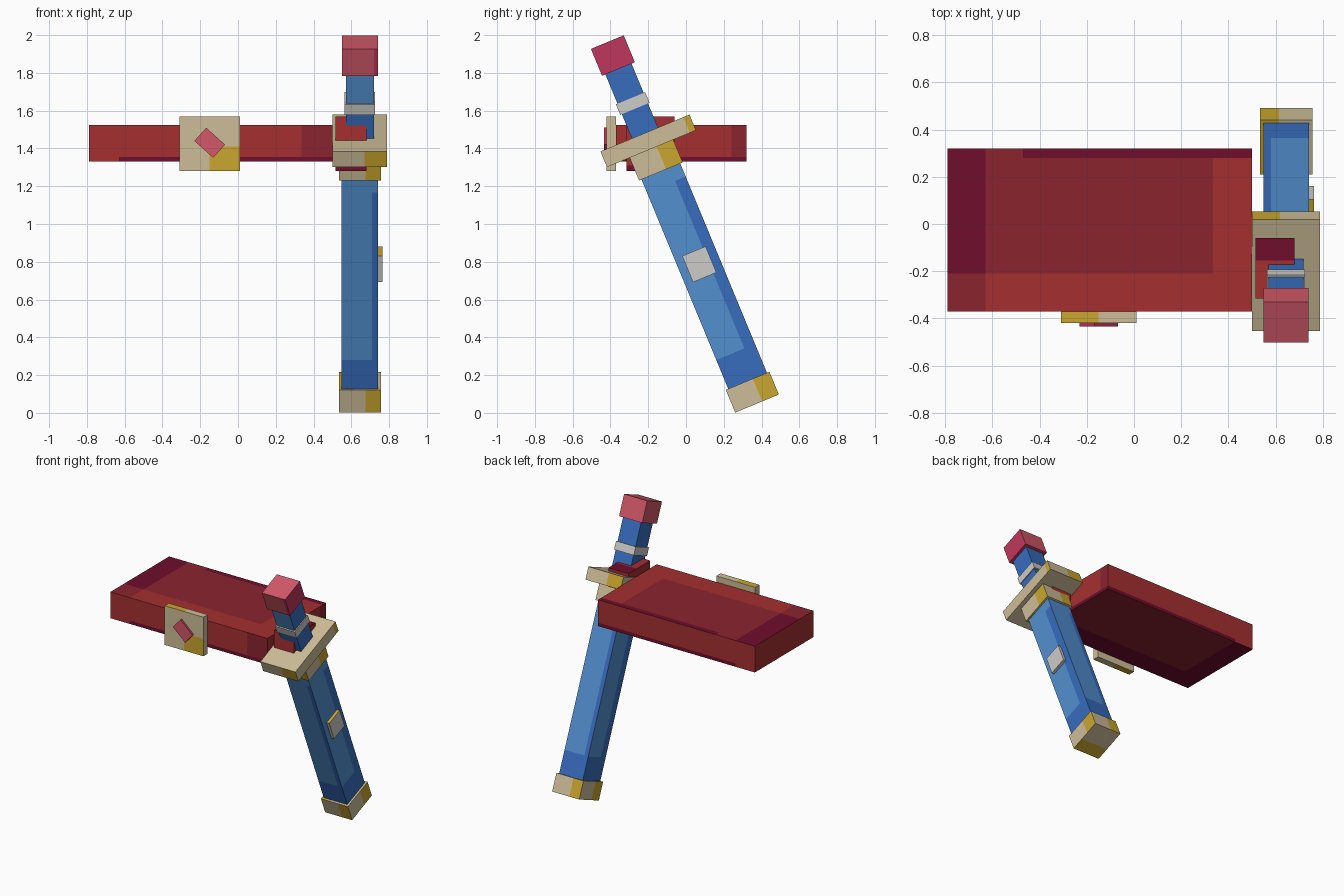
import bpy, bmesh, math
from mathutils import Matrix, Vector

if "Cube" in bpy.data.objects:
    bpy.data.objects.remove(bpy.data.objects["Cube"])

PALETTE = {
    "light_blue": (83, 144, 208), "blue": (55, 109, 190),
    "beige": (206, 190, 152), "gold": (202, 166, 46),
    "silver": (206, 204, 199), "red": (165, 47, 48),
    "deep_red": (138, 35, 47), "maroon": (112, 13, 44),
    "pink": (210, 88, 103), "crimson": (192, 54, 92),
}
NAMES = list(PALETTE)


def linear(c):
    c /= 255
    return c / 12.92 if c < 0.04045 else ((c + 0.055) / 1.055) ** 2.4


def make_material(name):
    m = bpy.data.materials.new(name)
    m.use_nodes = True
    colour = [linear(c) for c in PALETTE[name]] + [1]
    m.diffuse_color = colour
    m.node_tree.nodes["Principled BSDF"].inputs["Base Color"].default_value = colour
    return m


MATERIALS = [make_material(n) for n in NAMES]
UP = Vector((0, 0, 1))


def box(name, low, high, rule, cuts=(), frame=Matrix()):
    """Box between two corners, cut along (axis, position) planes, coloured by rule."""
    low, high = Vector(low), Vector(high)
    bm = bmesh.new()
    bmesh.ops.create_cube(bm, size=1)
    bmesh.ops.scale(bm, vec=high - low, verts=bm.verts)
    bmesh.ops.translate(bm, vec=(low + high) / 2, verts=bm.verts)
    for axis, pos in cuts:
        no = Vector([float(axis == a) for a in "xyz"])
        bmesh.ops.bisect_plane(bm, geom=bm.verts[:] + bm.edges[:] + bm.faces[:],
                               plane_co=no * pos, plane_no=no)
    bm.normal_update()
    used = []
    for f in bm.faces:
        colour = rule if isinstance(rule, str) else rule(f.calc_center_median(), f.normal)
        if colour not in used:
            used.append(colour)
        f.material_index = used.index(colour)
    bm.transform(frame)
    mesh = bpy.data.meshes.new(name)
    bm.to_mesh(mesh)
    bm.free()
    for colour in used:
        mesh.materials.append(MATERIALS[NAMES.index(colour)])
    ob = bpy.data.objects.new(name, mesh)
    bpy.context.collection.objects.link(ob)
    return ob


def across(p, n):
    """Position towards the right-hand edge of a side face seen from outside."""
    return p.dot(UP.cross(n))


# Belt block
def belt_rule(p, n):
    if n.z > 0.5:
        if p.y > 0.28 and p.x > -0.47:
            return "maroon"
        if p.y < -0.21:
            return "deep_red" if p.x < -0.63 else "red"
        if p.x < -0.63:
            return "maroon"
        return "red" if p.x > 0.335 else "deep_red"
    if n.z < -0.5:
        return "maroon" if p.x < -0.63 or p.y < -0.21 else "deep_red"
    if p.z < 1.355 and p.x > -0.63:
        return "maroon"
    if (n.y < -0.5 and p.x > 0.335) or (n.x > 0.5 and p.y > 0.24):
        return "deep_red"
    return "red"


box("belt", (-0.79, -0.37, 1.33), (0.5, 0.32, 1.525), belt_rule,
    [("x", -0.63), ("x", -0.47), ("x", 0.335), ("y", -0.21), ("y", 0.24),
     ("y", 0.28), ("z", 1.355)])


# Belt loop holding the sheath
def loop_rule(p, n):
    dark = p.y > -0.155 if n.z > 0.5 else p.z < 1.31
    return "maroon" if dark else "red"


box("belt_loop", (0.515, -0.315, 1.28), (0.68, -0.06, 1.57), loop_rule,
    [("y", -0.155), ("z", 1.31)])


# Buckle and its gem
def buckle_rule(p, n):
    if abs(n.z) > 0.5:
        return "gold" if p.x < -0.15 else "beige"
    return "gold" if n.y < -0.5 and p.x > -0.15 and p.z < 1.41 else "beige"


box("buckle", (-0.31, -0.42, 1.28), (0.01, -0.37, 1.57), buckle_rule,
    [("x", -0.15), ("z", 1.41)])
gem_frame = Matrix.Translation((-0.15, -0.42, 1.43)) @ Matrix.Rotation(math.radians(42), 4, "Y")
box("buckle_gem", (-0.067, -0.015, -0.047), (0.067, 0.005, 0.047),
    lambda p, n: "pink" if n.y < -0.5 else "crimson", frame=gem_frame)

# Sword and sheath share one leaning frame centred on the guard
SWORD = Matrix.Translation((0.645, -0.2, 1.44)) @ Matrix.Rotation(math.radians(22.5), 4, "X")


def sword_box(name, width, depth, bottom, top, rule, cuts=()):
    return box(name, (-width / 2, -depth / 2, bottom), (width / 2, depth / 2, top),
               rule, cuts, SWORD)


def mirrored_cuts(x, y):
    return [("x", -x), ("x", x), ("y", -y), ("y", y)]


def fitting_rule(p, n):
    if n.z > 0.5:
        return "gold" if p.x < -0.03 else "beige"
    if n.z < -0.5:
        return "gold" if p.y < -0.03 else "beige"
    return "gold" if across(p, n) > 0.03 else "beige"


for name, bottom, top in (("sheath_tip", -1.505, -1.375), ("sheath_collar", -0.175, -0.04)):
    sword_box(name, 0.222, 0.25, bottom, top, fitting_rule, mirrored_cuts(0.03, 0.03))


def sheath_rule(p, n):
    edge = 0.05 if abs(n.x) > 0.5 else 0.065
    border = across(p, n) > edge and p.z < -0.25
    return "blue" if border or p.z < -1.21 else "light_blue"


sword_box("sheath", 0.194, 0.222, -1.38, -0.17, sheath_rule,
          mirrored_cuts(0.065, 0.05) + [("z", -1.21), ("z", -0.25)])


def guard_rule(p, n):
    edge = 0.22 if abs(n.x) > 0.5 else 0.025
    return "gold" if abs(n.z) < 0.5 and across(p, n) > edge else "beige"


sword_box("guard", 0.288, 0.51, -0.045, 0.045, guard_rule, mirrored_cuts(0.025, 0.22))

# Handle, ring and pommel
sword_box("handle", 0.148, 0.15, 0.04, 0.42,
          lambda p, n: "light_blue" if n.y < -0.5 and p.z > 0.21 else "blue", [("z", 0.21)])
sword_box("handle_ring", 0.162, 0.168, 0.184, 0.244, "silver")


def pommel_rule(p, n):
    strip = n.y < -0.5 and p.x > 0.075
    return "crimson" if n.x > 0.5 or n.z < -0.5 or strip else "pink"


sword_box("pommel", 0.19, 0.188, 0.412, 0.566, pommel_rule, [("x", 0.075)])

# Plate on the outer side of the sheath
box("sheath_plate", (0.09, -0.067, -0.782), (0.119, 0.067, -0.632),
    lambda p, n: "gold" if n.z > 0.5 else "silver", frame=SWORD)
